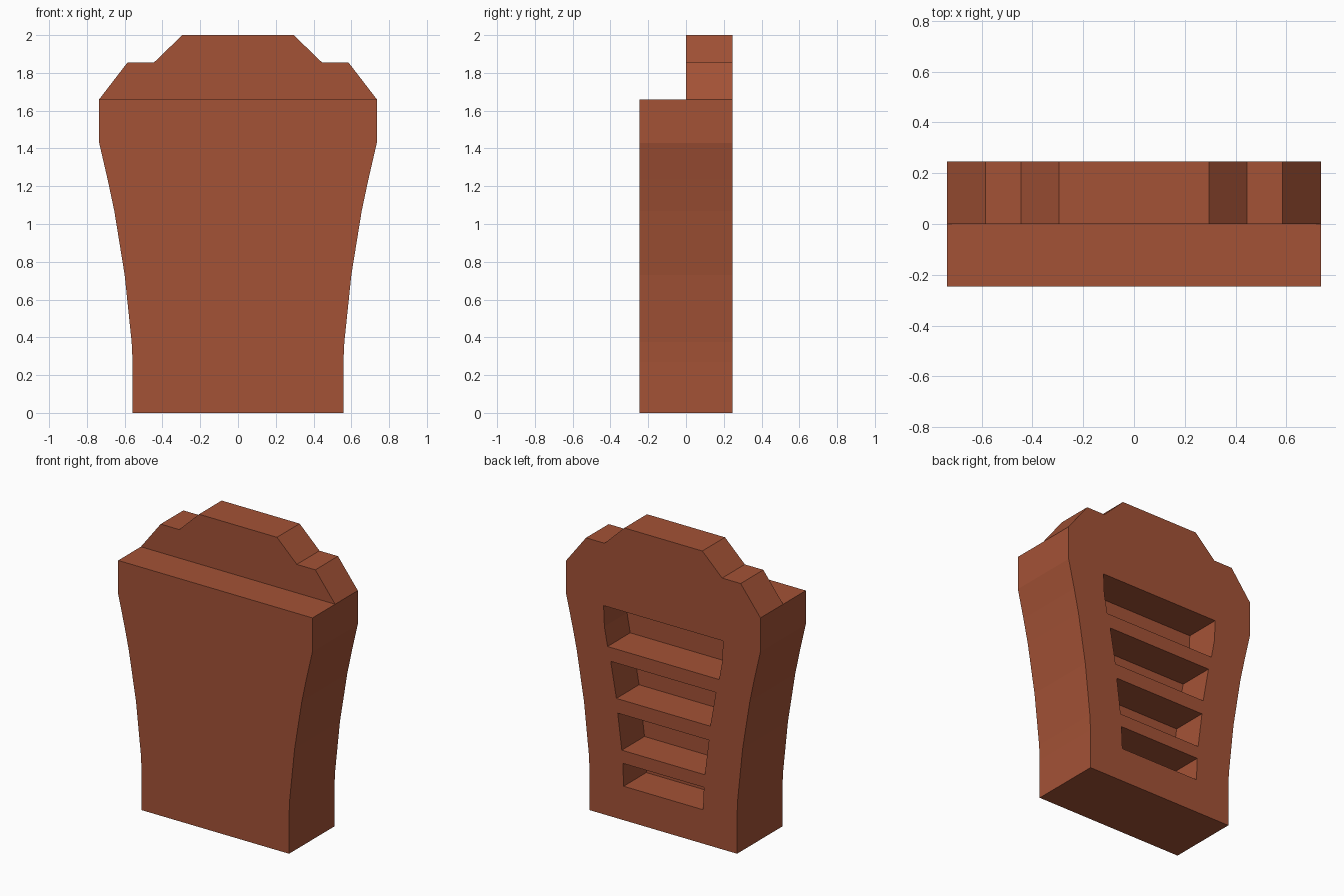
import bpy, bmesh

if "Cube" in bpy.data.objects:
    bpy.data.objects.remove(bpy.data.objects["Cube"])

DEPTH = 0.245  # half thickness of the slab


def prism(name, half, y0, y1):
    """Extrude a symmetric outline, given as right-hand (x, z) points going up, from y0 to y1."""
    outline = half + [(-x, z) for x, z in reversed(half)]
    bm = bmesh.new()
    face = bm.faces.new([bm.verts.new((x, y0, z)) for x, z in outline])
    ext = bmesh.ops.extrude_face_region(bm, geom=[face])
    moved = [v for v in ext["geom"] if isinstance(v, bmesh.types.BMVert)]
    bmesh.ops.translate(bm, verts=moved, vec=(0, y1 - y0, 0))
    bmesh.ops.recalc_face_normals(bm, faces=bm.faces)
    mesh = bpy.data.meshes.new(name)
    bm.to_mesh(mesh)
    bm.free()
    obj = bpy.data.objects.new(name, mesh)
    bpy.context.collection.objects.link(obj)
    return obj


def cut(target, cutter):
    """Subtract the cutter, apply the result and remove the cutter."""
    cutter.hide_render = True
    mod = target.modifiers.new("cut", 'BOOLEAN')
    mod.operation = 'DIFFERENCE'
    mod.solver = 'EXACT'
    mod.object = cutter
    bpy.context.view_layer.objects.active = target
    bpy.ops.object.modifier_apply(modifier=mod.name)
    bpy.data.objects.remove(cutter)


# Flared slab with a stepped crown
body = prism("slab_body", [
    (0.558, 0), (0.558, 0.27), (0.563, 0.375), (0.60, 0.73), (0.655, 1.07),
    (0.69, 1.235), (0.735, 1.43), (0.735, 1.66), (0.585, 1.855),
    (0.445, 1.855), (0.295, 2.0)], -DEPTH, DEPTH)

# Front half stops below the crown
cut(body, prism("crown_step_cutter", [(1, 1.66), (1, 2.2)], -0.5, 0))

# Four tapering pockets in the back, half the slab deep
pockets = [
    [(0.30, 0.232), (0.307, 0.387)],
    [(0.314, 0.475), (0.345, 0.72)],
    [(0.355, 0.818), (0.398, 1.06)],
    [(0.422, 1.155), (0.446, 1.285), (0.452, 1.427)],
]
for half in pockets:
    cut(body, prism("pocket_cutter", half, 0, 0.5))

# Brick-red clay colour
clay = bpy.data.materials.new("clay")
clay.diffuse_color = (0.37, 0.085, 0.037, 1)
clay.use_nodes = True
clay.node_tree.nodes["Principled BSDF"].inputs["Base Color"].default_value = clay.diffuse_color
body.data.materials.clear()
body.data.materials.append(clay)
for p in body.data.polygons:
    p.material_index = 0
